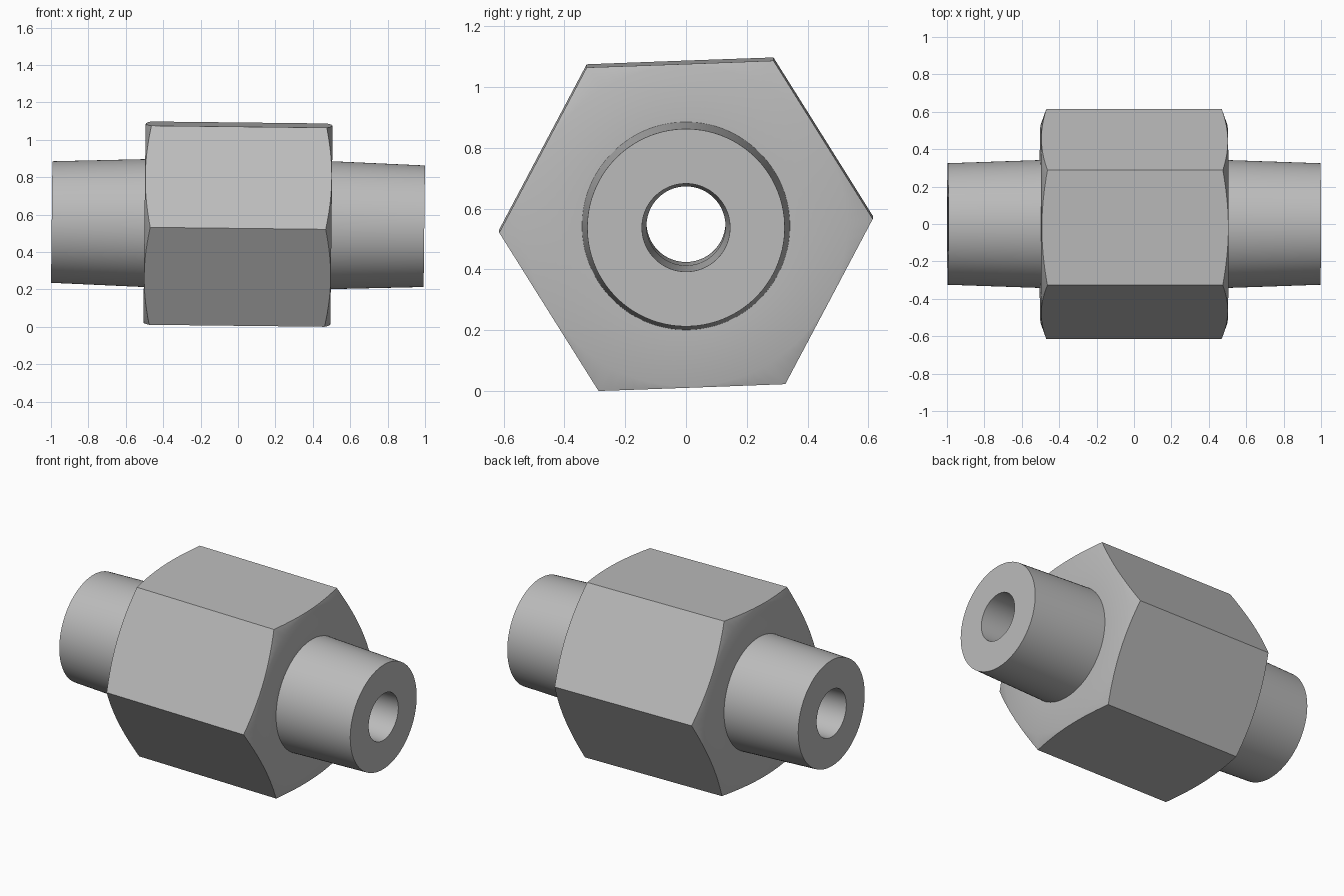
import bpy
import bmesh
from math import sin, cos, pi, radians
from mathutils import Matrix

cube = bpy.data.objects.get("Cube")
if cube:
    bpy.data.objects.remove(cube)

SEGMENTS = 96
CORNER = 0.615                  # hexagon centre to corner
FLAT = CORNER * cos(pi / 6)     # hexagon centre to flat
HALF_HEX = 0.5
HALF_LENGTH = 0.996
TURN = radians(2.1)             # roll of the hexagon about its axis
CHAMFER = 0.36                  # axial drop per unit of radius

steel = bpy.data.materials.new("grey steel")
steel.use_nodes = True
grey = (0.5, 0.5, 0.5, 1)
steel.diffuse_color = grey
steel.node_tree.nodes["Principled BSDF"].inputs["Base Color"].default_value = grey


def hex_radius(angle):
    return FLAT / cos(angle % (pi / 3) - pi / 6)


def round_ring(x, radius):
    return lambda a: (x, radius)


def hex_ring(side):
    # Chamfered hexagon edge: corners sit further in than the flats
    def point(a):
        r = hex_radius(a)
        return side * (HALF_HEX - CHAMFER * (r - FLAT + 0.004)), r
    return point


# Half section from bore to hexagon, mirrored into a closed loop of rings
def half(side):
    return [
        round_ring(side * HALF_HEX, 0.13),
        round_ring(side * HALF_LENGTH, 0.145),
        round_ring(side * HALF_LENGTH, 0.325),
        round_ring(side * HALF_HEX, 0.342),
        round_ring(side * HALF_HEX, FLAT - 0.004),
        hex_ring(side),
    ]


sections = half(1) + half(-1)[::-1]

bm = bmesh.new()
rings = []
for section in sections:
    ring = []
    for i in range(SEGMENTS):
        a = 2 * pi * i / SEGMENTS
        x, r = section(a)
        ring.append(bm.verts.new((x, r * cos(a + TURN), r * sin(a + TURN))))
    rings.append(ring)

for k, ring in enumerate(rings):
    after = rings[(k + 1) % len(rings)]
    for i in range(SEGMENTS):
        j = (i + 1) % SEGMENTS
        bm.faces.new((ring[i], ring[j], after[j], after[i]))
bmesh.ops.recalc_face_normals(bm, faces=bm.faces)

# Slight tilt of the whole fitting, resting on the ground
bm.transform(Matrix.Rotation(0.0113, 4, "Y"))
lowest = min(v.co.z for v in bm.verts)
bm.transform(Matrix.Translation((0, 0, -lowest)))

mesh = bpy.data.meshes.new("hex_pipe_fitting")
bm.to_mesh(mesh)
bm.free()
mesh.materials.append(steel)
fitting = bpy.data.objects.new("hex_pipe_fitting", mesh)
bpy.context.collection.objects.link(fitting)

bpy.ops.object.select_all(action="DESELECT")
fitting.select_set(True)
bpy.context.view_layer.objects.active = fitting
bpy.ops.object.shade_smooth_by_angle(angle=radians(30))
